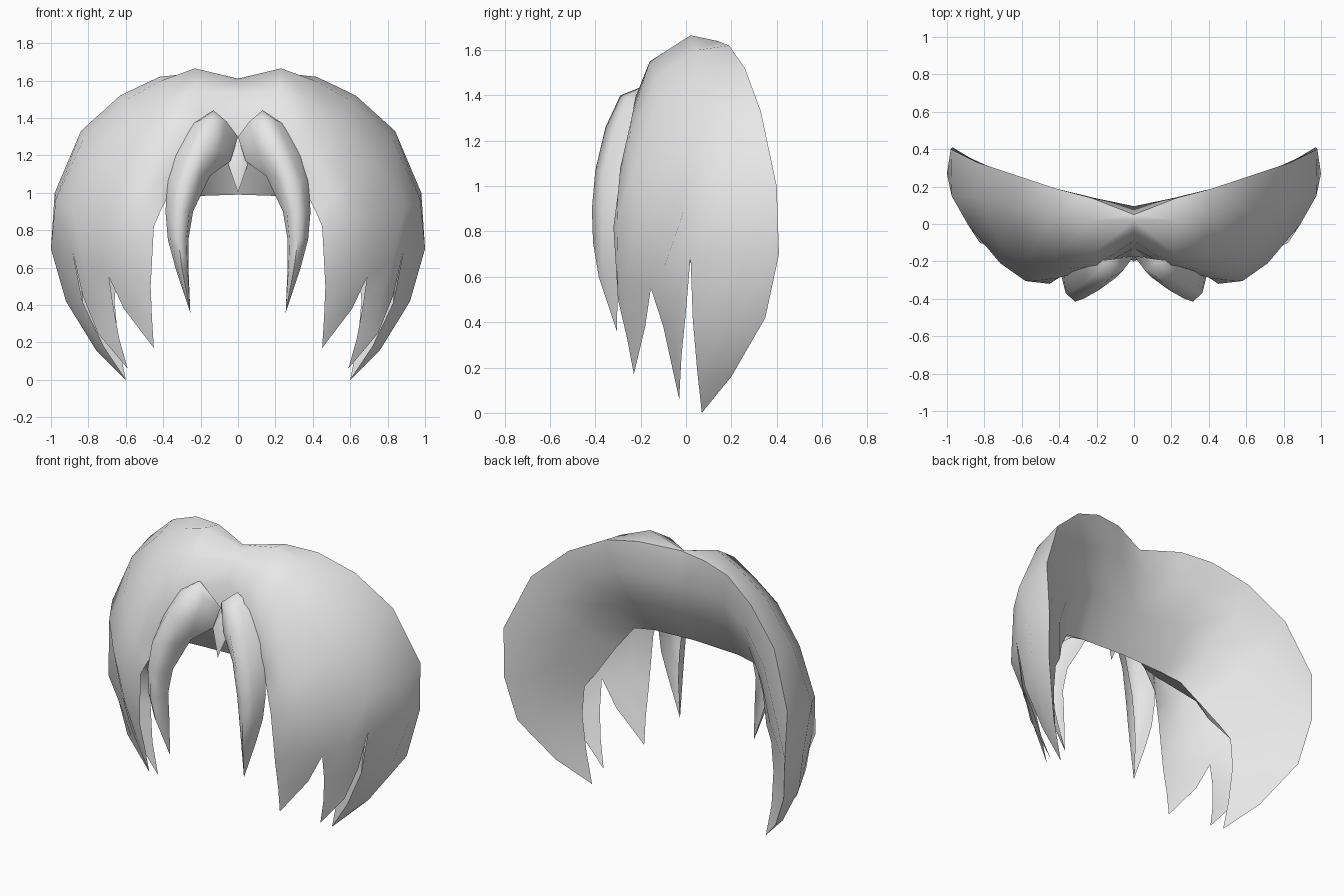
import bpy, bmesh, math
from mathutils import Vector

hair = bpy.data.materials.new("hair grey")
hair.diffuse_color = (0.8, 0.8, 0.8, 1)


def mesh_part(name, grids):
    """Skin each grid (a list of equally long point rows), mirrored over x."""
    bm = bmesh.new()
    cache = {}

    def vert(p):
        key = tuple(round(c, 4) for c in p)
        if key not in cache:
            cache[key] = bm.verts.new(key)
        return cache[key]

    for rows in grids:
        for a, b in zip(rows, rows[1:]):
            for i in range(len(a) - 1):
                vs = []
                for p in (a[i], a[i + 1], b[i + 1], b[i]):
                    v = vert(p)
                    if v not in vs:
                        vs.append(v)
                if len(vs) > 2:
                    bm.faces.new(vs)
    me = bpy.data.meshes.new(name)
    bm.to_mesh(me)
    bm.free()
    me.materials.append(hair)
    ob = bpy.data.objects.new(name, me)
    bpy.context.collection.objects.link(ob)
    mod = ob.modifiers.new("mirror", 'MIRROR')
    mod.merge_threshold = 0.002
    bpy.ops.object.select_all(action='DESELECT')
    ob.select_set(True)
    bpy.context.view_layer.objects.active = ob
    bpy.ops.object.shade_smooth_by_angle(angle=math.radians(80))
    return ob


def between(a, b, t, dy):
    v = Vector(a).lerp(Vector(b), t)
    return (v.x, v.y + dy, v.z)


# Crown: arch stations from the middle parting to the side, rear rim to front hem
crown = [
    [(0, .05, 1.61), (0, .02, 1.60), (0, -.04, 1.53), (0, -.09, 1.42), (0, -.13, 1.30), (0, -.16, 1.17)],
    [(.23, .14, 1.64), (.23, .02, 1.665), (.22, -.16, 1.55), (.20, -.22, 1.40), (.17, -.22, 1.25), (.13, -.20, 1.14)],
    [(.42, .19, 1.62), (.41, .05, 1.60), (.38, -.13, 1.48), (.34, -.24, 1.30), (.31, -.26, 1.16), (.27, -.23, 1.06)],
    [(.63, .26, 1.52), (.61, .08, 1.49), (.54, -.13, 1.36), (.46, -.25, 1.20), (.41, -.29, 1.08), (.38, -.27, .97)],
    [(.84, .33, 1.33), (.83, .14, 1.28), (.73, -.08, 1.16), (.60, -.24, 1.05), (.50, -.30, .97), (.42, -.30, .89)],
    [(.98, .40, 1.0), (.975, .15, .96), (.89, .00, .92), (.715, -.21, .86), (.58, -.305, .84), (.45, -.32, .82)],
]
belt = crown[-1]

# Three pointed locks hanging from the last station
tip1, tip2, tip3 = (.45, -.23, .17), (.59, -.03, .06), (.60, .07, 0)
notch1, notch2 = (.69, -.155, .55), (.885, .02, .69)
lock1 = [belt[3:],
         [notch1, (.59, -.27, .58), (.467, -.30, .50)],
         [(.61, -.18, .38), (.54, -.23, .37), (.46, -.26, .33)],
         [tip1] * 3]
lock2 = [[belt[2], belt[2], belt[3]],
         [notch2, (.825, -.10, .63), notch1],
         [(.83, .00, .45), (.76, -.06, .42), (.665, -.10, .38)],
         [(.75, -.02, .25), (.70, -.045, .24), (.635, -.065, .22)],
         [tip2] * 3]
lock3 = [belt[:3],
         [(.97, .41, .70), (1.0, .27, .70), notch2],
         [(.92, .35, .42), (.92, .20, .42), (.83, .03, .41)],
         [(.76, .20, .16), (.76, .13, .16), (.72, .05, .18)],
         [tip3] * 3]
mesh_part("front_shell", [crown, lock1, lock2, lock3])

# Back wall: gently bulging sheet from the inner edge up to the rear rim
inner = [(0, -.10, .99), (.15, -.10, .985), (.29, -.10, .98), (.42, -.09, .96),
         (.51, -.03, .83), (.59, .05, .68), (.645, .08, .60), (.66, .08, .42), (.64, .07, .20), tip3]
rim = [s[0] for s in crown] + [r[0] for r in lock3[1:]]
bulge = [.09, .07, .07, .07, .07, .05, 0, 0, 0, 0]
mesh_part("back_wall", [[[i, between(i, r, .35, d * .8), between(i, r, .7, d), r]
                         for i, r, d in zip(inner, rim, bulge)]])

# Inner lip: joins the inside of the shell to the inner edge
hem = [crown[0][5], crown[1][5], crown[2][5], crown[3][4], crown[4][3],
       (.69, -.17, .86), (.86, .04, .69), lock3[2][2], lock3[3][2], tip3]
mesh_part("inner_lip", [[[h, i] for h, i in zip(hem, inner)]])

# Curved front fang: rows run from outer edge over the ridge to the inner edge
fang = [
    [(.13, -.19, 1.44)] * 5,
    [(.26, -.20, 1.36), (.20, -.26, 1.39), (.13, -.29, 1.40), (.06, -.25, 1.38), (0, -.17, 1.30)],
    [(.335, -.25, 1.20), (.27, -.32, 1.24), (.19, -.355, 1.26), (.10, -.29, 1.22), (.04, -.19, 1.17)],
    [(.375, -.27, 1.07), (.34, -.36, 1.07), (.27, -.40, 1.07), (.20, -.34, 1.08), (.15, -.25, 1.09)],
    [(.388, -.28, .90), (.365, -.37, .90), (.315, -.415, .90), (.26, -.38, .90), (.24, -.30, .90)],
    [(.375, -.29, .75), (.36, -.37, .75), (.32, -.41, .75), (.275, -.38, .75), (.265, -.31, .75)],
    [(.335, -.30, .60), (.325, -.36, .60), (.30, -.385, .60), (.27, -.355, .60), (.265, -.30, .60)],
    [(.255, -.305, .36)] * 5,
]
mesh_part("front_fang", [fang])

# Small centre lock
mesh_part("centre_lock", [[[(0, -.13, 1.30)] * 2,
                           [(.055, -.17, 1.16), (0, -.20, 1.16)],
                           [(0, -.20, 1.0)] * 2]])
